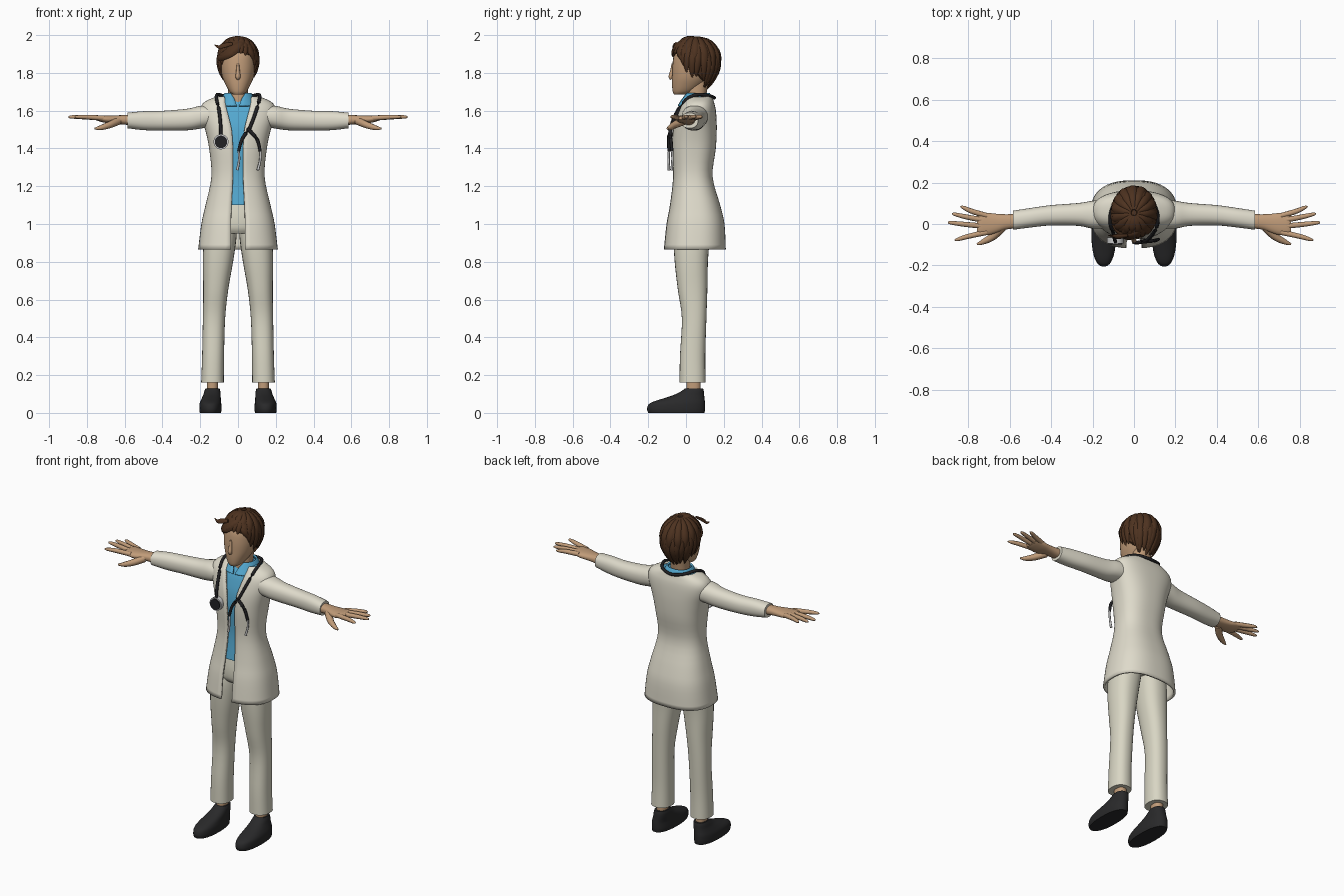
import bpy, bmesh, math, random
from mathutils import Vector

if "Cube" in bpy.data.objects:
    bpy.data.objects.remove(bpy.data.objects["Cube"])

random.seed(4)


def material(name, rgb):
    m = bpy.data.materials.new(name)
    m.diffuse_color = (*rgb, 1)
    m.use_nodes = True
    m.node_tree.nodes["Principled BSDF"].inputs["Base Color"].default_value = m.diffuse_color
    return m


COAT = material("cream coat", (0.74, 0.71, 0.60))
PANTS = material("beige trousers", (0.69, 0.67, 0.55))
SHIRT = material("blue shirt", (0.09, 0.40, 0.64))
SKIN = material("skin", (0.53, 0.33, 0.19))
HAIR = material("brown hair", (0.075, 0.032, 0.014))
SHOE = material("black shoe", (0.022, 0.022, 0.023))
RUBBER = material("black rubber", (0.015, 0.015, 0.017))
STEEL = material("steel", (0.60, 0.60, 0.60))


def spline(keys, steps):
    """Catmull-Rom through tuples of any length."""
    k = [keys[0], *keys, keys[-1]]
    out = []
    for i in range(1, len(k) - 2):
        for s in range(steps):
            t = s / steps
            out.append(tuple(0.5 * (2 * b + (c - a) * t + (2 * a - 5 * b + 4 * c - d) * t * t
                                    + (3 * b - a - 3 * c + d) * t ** 3)
                             for a, b, c, d in zip(*k[i - 1:i + 3])))
    return out + [tuple(keys[-1])]


def skin_rings(bm, rings, closed=True):
    """Bridge rings of points; closed rings also get end caps."""
    rows = [[bm.verts.new(p) for p in r] for r in rings]
    n = len(rows[0])
    for a, b in zip(rows, rows[1:]):
        for j in range(n if closed else n - 1):
            k = (j + 1) % n
            bm.faces.new((a[j], a[k], b[k], b[j]))
    if closed:
        bm.faces.new(rows[0])
        bm.faces.new(rows[-1])


def finish(bm, name, mat, mirror=False, solid=0, angle=50):
    bmesh.ops.recalc_face_normals(bm, faces=bm.faces)
    me = bpy.data.meshes.new(name)
    bm.to_mesh(me)
    bm.free()
    me.materials.append(mat)
    for p in me.polygons:
        p.use_smooth = True
    me.set_sharp_from_angle(angle=math.radians(angle))
    ob = bpy.data.objects.new(name, me)
    bpy.context.collection.objects.link(ob)
    if solid:
        m = ob.modifiers.new("thickness", 'SOLIDIFY')
        m.thickness, m.offset = solid, 0
    if mirror:
        ob.modifiers.new("mirror", 'MIRROR')
    return ob


def fb(z, cx, rx, front, back, gap=0):
    """Ring key given by its front and back y."""
    return (z, cx, (front + back) / 2, rx, (back - front) / 2, gap)


def loft(name, keys, mat, axis='z', power=2.3, steps=4, seg=28, opened=False, **kw):
    """Superellipse rings along an axis; opened leaves a front slit of half-width gap."""
    keys = [k if len(k) == 6 else (*k, 0) for k in keys]
    rings = []
    for t, ca, cb, ra, rb, gap in spline(keys, steps):
        t0 = math.asin((max(gap, 0) / ra) ** (power / 2)) if opened else 0
        ring = []
        for j in range(seg):
            ang = t0 + (2 * math.pi - 2 * t0) * j / (seg - 1 if opened else seg)
            s, c = math.sin(ang), math.cos(ang)
            a = ca + ra * math.copysign(abs(s) ** (2 / power), s)
            b = cb - rb * math.copysign(abs(c) ** (2 / power), c)
            ring.append((a, b, t) if axis == 'z' else (t, a, b))
        rings.append(ring)
    bm = bmesh.new()
    skin_rings(bm, rings, not opened)
    return finish(bm, name, mat, **kw)


def tube(bm, keys, centre=None, flat=1.0, steps=4, seg=8):
    """Tapered tube through (x, y, z, radius); flattened toward centre if given."""
    pts = spline(keys, steps)
    rings = []
    for i, p in enumerate(pts):
        pos = Vector(p[:3])
        d = (Vector(pts[min(i + 1, len(pts) - 1)][:3]) - Vector(pts[max(i - 1, 0)][:3])).normalized()
        ref = (pos - centre) if centre else Vector((0.13, -0.4, 0.9)) if abs(d.z) < 0.8 else Vector((0, 1, 0))
        side = d.cross(ref).normalized()
        up = side.cross(d)
        rings.append([pos + p[3] * (side * math.cos(q) + up * flat * math.sin(q))
                      for q in (2 * math.pi * j / seg for j in range(seg))])
    skin_rings(bm, rings)


# Coat with open front
coat = [fb(.865, 0, .205, -.112, .205, .037), fb(1.0, 0, .188, -.098, .198, .037),
        fb(1.1, 0, .166, -.08, .175, .034), fb(1.25, 0, .135, -.063, .135, .027),
        fb(1.4, 0, .147, -.069, .152, .027), fb(1.5, 0, .168, -.063, .157, .034),
        fb(1.57, 0, .19, -.046, .155, .05), fb(1.615, 0, .192, -.03, .15, .062),
        fb(1.645, 0, .168, -.012, .142, .068), fb(1.67, 0, .11, .0, .135, .07)]
loft("coat", coat, COAT, power=2.5, seg=48, opened=True, solid=.012)
loft("sleeve", [(.12, .05, 1.573, .07, .055), (.2, .045, 1.565, .067, .06), (.27, .046, 1.553, .055, .057),
                (.4, .042, 1.547, .049, .052), (.5, .03, 1.547, .047, .05), (.585, .018, 1.548, .046, .041)],
     COAT, axis='x', mirror=True)

# Shirt and collar
loft("shirt", [(k[0], 0, k[2], k[3] - .014, k[4] - .013) for k in coat[2:]], SHIRT, power=2.5, seg=40)
loft("collar", [fb(1.625, 0, .095, -.04, .142, .006), fb(1.66, 0, .084, -.018, .137, .018),
                fb(1.69, 0, .068, .0, .122, .036)], SHIRT, opened=True, solid=.01)

# Trousers
loft("trouser_hips", [(.95, 0, .04, .12, .09), (.98, 0, .042, .15, .108), (1.04, 0, .045, .152, .112),
                      (1.11, 0, .045, .14, .1)], PANTS)
loft("trouser_leg", [(.16, .135, .035, .06, .069), (.3, .132, .035, .058, .067), (.5, .127, .043, .059, .065),
                     (.65, .118, .035, .066, .078), (.8, .106, .028, .08, .088), (.92, .094, .03, .085, .095),
                     (1.0, .075, .035, .07, .09)], PANTS, mirror=True)

# Ankles and shoes
loft("ankle", [(.09, .135, .04, .03, .038), (.2, .135, .04, .03, .038)], SKIN, mirror=True)
loft("shoe", [fb(0, .146, .056, -.2, .098), fb(.02, .146, .059, -.206, .101), fb(.045, .146, .058, -.198, .101),
              fb(.06, .145, .055, -.172, .1), fb(.075, .142, .051, -.125, .098), fb(.095, .138, .046, -.065, .096),
              fb(.115, .136, .042, -.025, .094), fb(.13, .135, .037, -.005, .09)], SHOE, mirror=True)

# Hands
loft("palm", [(.56, .014, 1.55, .034, .028), (.62, .01, 1.552, .037, .024), (.66, .004, 1.553, .045, .022),
              (.7, 0, 1.555, .053, .02), (.74, 0, 1.56, .053, .015), (.758, 0, 1.561, .045, .009)],
     SKIN, axis='x', mirror=True)
bm = bmesh.new()
for y0, x1, y1 in ((-.04, .865, -.078), (-.012, .898, .008), (.016, .878, .05), (.04, .838, .084)):
    tube(bm, [(.71, y0, 1.56, .014), ((.73 + x1) / 2, (y0 + y1) / 2, 1.566, .013),
              (x1 - .015, y1 * .9 + y0 * .1, 1.567, .009), (x1, y1, 1.566, .003)])
tube(bm, [(.635, -.015, 1.545, .022), (.68, -.06, 1.525, .019), (.725, -.085, 1.51, .014),
          (.758, -.098, 1.505, .005)])
finish(bm, "fingers", SKIN, mirror=True)

# Neck, head and nose
loft("neck", [(1.6, 0, .055, .055, .055), (1.67, 0, .055, .052, .052), (1.76, 0, .065, .055, .055)], SKIN)
loft("head", [fb(1.685, 0, .025, -.062, -.01), fb(1.70, 0, .044, -.07, .04), fb(1.735, 0, .065, -.074, .09),
              fb(1.78, 0, .084, -.074, .13), fb(1.84, 0, .094, -.072, .155), fb(1.9, 0, .09, -.062, .155),
              fb(1.95, 0, .065, -.03, .125), fb(1.97, 0, .03, .01, .09)], SKIN, power=2.2)
bm = bmesh.new()
tube(bm, [(0, -.07, 1.85, .006), (0, -.074, 1.81, .01), (0, -.079, 1.78, .013), (0, -.074, 1.768, .009)])
finish(bm, "nose", SKIN)

# Hair: a cap over the skull, covered by locks that run from crown to tips
CENTRE = Vector((0, .05, 1.865))


def scalp(az, polar, k=1.0):
    """Point on the hair surface; azimuth 0 is the front, polar 0 the crown."""
    a, p = math.radians(az), math.radians(polar)
    if polar <= 90:
        r, z = math.sin(p), .122 * math.cos(p)
    else:
        q = (polar - 90) / 90
        r, z = 1 - .8 * q * q, -.19 * q
    return CENTRE + Vector((.103 * r * math.sin(a), -.125 * r * math.cos(a), z)) * k


def hairline(az):
    """Polar angle at which the hair ends."""
    a = abs((az + 180) % 360 - 180)
    stops = ((0, 70), (40, 78), (62, 104), (80, 128), (100, 130), (120, 148), (180, 154))
    for (a0, p0), (a1, p1) in zip(stops, stops[1:]):
        if a <= a1:
            return p0 + (p1 - p0) * (a - a0) / (a1 - a0)


bm = bmesh.new()
skin_rings(bm, [[scalp(az, 2 + (hairline(az) - 6) * i / 14, .97) for az in range(0, 360, 9)]
                for i in range(15)])
finish(bm, "hair_cap", HAIR)

bm = bmesh.new()
for layer, count in ((1.0, 26), (.72, 15)):
    for i in range(count):
        az = 360 * (i + layer) / count
        end = hairline(az) * layer + random.uniform(-5, 5)
        bend = random.uniform(-12, 12)
        lift = 1.0 if layer == 1 else 1.025
        keys = []
        for f, w in ((.08, .008), (.35, .019), (.65, .022), (.88, .015), (1.03, .003)):
            keys.append((*scalp(az + bend * (f - .5), end * f, lift), w))
        tube(bm, keys, CENTRE, .55)
finish(bm, "hair_locks", HAIR)

# Fringe swept from the parting to one side
bm = bmesh.new()
for i in range(5):
    stops = ((38 - 6 * i, 30 + 6 * i, 1, .01), (8 - 7 * i, 47 + 6 * i, 1.03, .021),
             (-24 - 8 * i, 62 + 5 * i, 1.04, .02), (-46 - 9 * i, 70 + 4 * i, 1.08, .003))
    tube(bm, [(*scalp(a, p, k), w) for a, p, k, w in stops], CENTRE, .55)
for i in range(3):
    stops = ((30, 35 + 8 * i, 1, .01), (45, 55 + 8 * i, 1.03, .018), (62, 78 + 10 * i, 1.03, .003))
    tube(bm, [(*scalp(a, p, k), w) for a, p, k, w in stops], CENTRE, .55)
tube(bm, [(-.03, -.055, 1.955, .01), (-.075, -.06, 1.945, .016), (-.1, -.058, 1.937, .01),
          (-.124, -.055, 1.948, .002)], CENTRE, .6)
finish(bm, "hair_fringe", HAIR)

# Stethoscope tubing around the neck, with a forked headset
bm = bmesh.new()
tube(bm, [(x, y, z, .009) for x, y, z in (
    (-.09, -.085, 1.45), (-.092, -.078, 1.52), (-.1, -.045, 1.6), (-.113, 0, 1.658), (-.11, .06, 1.685),
    (-.075, .125, 1.678), (0, .15, 1.668), (.075, .125, 1.678), (.11, .06, 1.685), (.113, 0, 1.658),
    (.088, -.052, 1.575), (.055, -.085, 1.49))])
tube(bm, [(.06, -.083, 1.505, .011), (.022, -.089, 1.45, .009), (.003, -.09, 1.385, .008)])
tube(bm, [(.05, -.083, 1.505, .011), (.1, -.08, 1.45, .009), (.118, -.074, 1.385, .008)])
finish(bm, "stethoscope_tubing", RUBBER)
bm = bmesh.new()
tube(bm, [(.003, -.09, 1.395, .006), (.006, -.092, 1.34, .006), (-.004, -.09, 1.285, .007)])
tube(bm, [(.118, -.074, 1.395, .006), (.118, -.072, 1.34, .006), (.105, -.076, 1.285, .007)])
finish(bm, "stethoscope_ear_pipes", STEEL)
for name, r, y0, y1, mat in (("chest_piece", .04, -.066, -.094, STEEL),
                             ("chest_piece_membrane", .033, -.09, -.1, RUBBER)):
    bm = bmesh.new()
    tube(bm, [(-.09, y0, 1.435, r), (-.09, y1, 1.435, r)], steps=1, seg=24)
    finish(bm, name, mat, angle=30)
